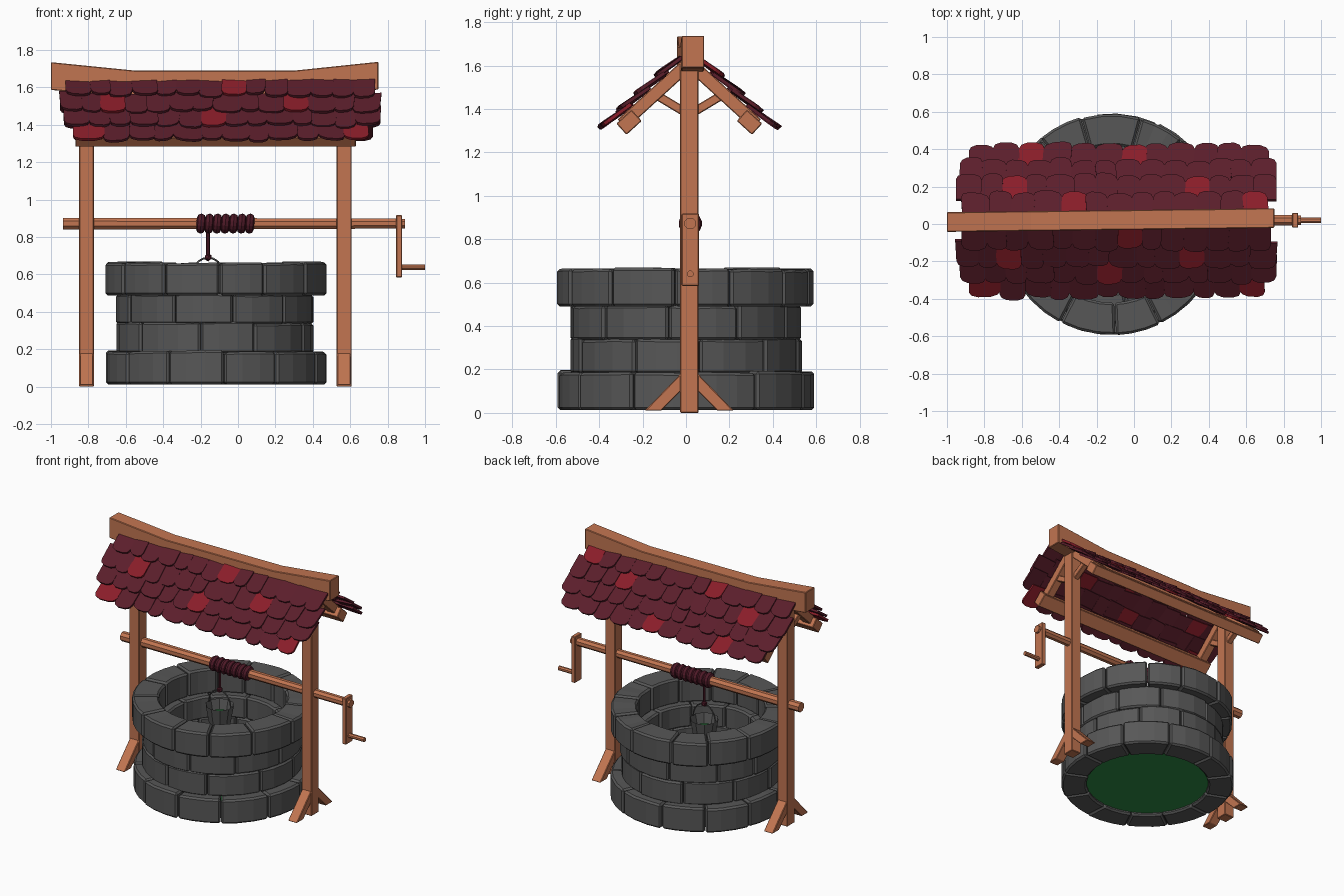
import bpy, bmesh, math, random
from mathutils import Vector, Matrix

if "Cube" in bpy.data.objects:
    bpy.data.objects.remove(bpy.data.objects["Cube"])

random.seed(4)
CX = -0.12          # well centre
YC = 0.015          # frame centre plane


def mat(name, r, g, b):
    lin = [((c / 255 + 0.055) / 1.055) ** 2.4 for c in (r, g, b)]
    m = bpy.data.materials.new(name)
    m.diffuse_color = (*lin, 1)
    m.use_nodes = True
    m.node_tree.nodes["Principled BSDF"].inputs["Base Color"].default_value = m.diffuse_color
    return m


WOOD = mat("warm wood", 194, 117, 81)
STONE = mat("grey stone", 87, 87, 87)
TILE = mat("maroon shingle", 91, 30, 43)
RED = mat("red shingle", 138, 29, 41)
ROPE = mat("dark rope", 78, 25, 39)
WATER = mat("green water", 46, 140, 68)


def finish(name, bm, *mats, bevel=0, recalc=True):
    if recalc:
        bmesh.ops.recalc_face_normals(bm, faces=bm.faces)
    me = bpy.data.meshes.new(name)
    bm.to_mesh(me)
    bm.free()
    for m in mats:
        me.materials.append(m)
    ob = bpy.data.objects.new(name, me)
    bpy.context.collection.objects.link(ob)
    if bevel:
        mod = ob.modifiers.new("bevel", "BEVEL")
        mod.width, mod.segments = bevel, 1
        mod.limit_method, mod.angle_limit = "ANGLE", math.radians(40)
    return ob


def frame(p0, p1, up):
    """Matrix at the middle of p0-p1 with local z along the line."""
    p0, p1 = Vector(p0), Vector(p1)
    z = (p1 - p0).normalized()
    x = Vector(up).cross(z).normalized()
    rot = Matrix((x, z.cross(x), z)).transposed().to_4x4()
    return Matrix.Translation((p0 + p1) / 2) @ rot, (p1 - p0).length


def beam(name, p0, p1, w, h, up=(0, 1, 0)):
    """Square timber; w is across 'up', h is along it."""
    m, length = frame(p0, p1, up)
    bm = bmesh.new()
    bmesh.ops.create_cube(bm, size=1, matrix=m @ Matrix.Diagonal((w, h, length, 1)))
    return finish(name, bm, WOOD, bevel=0.004)


def rod(name, p0, p1, r0, r1, material, sides=8, up=(0, 1, 0)):
    m, length = frame(p0, p1, up)
    bm = bmesh.new()
    bmesh.ops.create_cone(bm, cap_ends=True, segments=sides, radius1=r0, radius2=r1,
                          depth=length, matrix=m @ Matrix.Rotation(math.pi / sides, 4, "Z"))
    return finish(name, bm, material)


def disc(name, centre, r, material, sides):
    """Single upward-facing sheet."""
    bm = bmesh.new()
    x, y, z = centre
    ring = [math.tau * i / sides for i in range(sides)]
    bm.faces.new([bm.verts.new((x + r * math.cos(a), y + r * math.sin(a), z)) for a in ring])
    return finish(name, bm, material, recalc=False)


def prism(bm, low, high, index=0):
    """Closed solid between two matching outlines."""
    a = [bm.verts.new(p) for p in low]
    b = [bm.verts.new(p) for p in high]
    n = len(a)
    faces = [bm.faces.new(a[::-1]), bm.faces.new(b)]
    faces += [bm.faces.new((a[i], a[(i + 1) % n], b[(i + 1) % n], b[i])) for i in range(n)]
    for f in faces:
        f.material_index = index


# Stone courses: each block is a bevelled arc segment
def course(name, z0, z1, r0, r1, count, phase):
    bm = bmesh.new()
    step = math.tau / count
    cuts = [math.radians(phase - 90) + step * (i + random.uniform(-.1, .1)) for i in range(count)]
    cuts.append(cuts[0] + math.tau)
    for a0, a1 in zip(cuts, cuts[1:]):
        dr, dz = random.uniform(-.006, .006), random.uniform(-.004, .006)
        rings = []
        for i in range(4):
            a = a0 + 0.004 + (a1 - a0 - 0.008) * i / 3
            j = random.uniform(-.003, .003)
            rings.append([bm.verts.new((CX + r * math.cos(a), r * math.sin(a), z)) for r, z in
                          ((r0, z0), (r1 + dr, z0), (r1 + dr, z1 + dz + j), (r0, z1 + dz + j))])
        for p, q in zip(rings, rings[1:]):
            for k in range(4):
                bm.faces.new((p[k], p[(k + 1) % 4], q[(k + 1) % 4], q[k]))
        bm.faces.new(rings[0][::-1])
        bm.faces.new(rings[-1])
    return finish(name, bm, STONE, bevel=0.012)


course("base_course", .013, .188, .42, .59, 12, 6)
course("lower_course", .18, .343, .37, .528, 10, 24)
course("upper_course", .335, .497, .37, .528, 10, 8)
course("rim_course", .489, .662, .42, .59, 13, 0)

# Water at the bottom of the shaft
disc("well_water", (CX, 0, .035), .425, WATER, 32)

# Posts with splayed feet, rafters and roof braces
ANG = math.radians(42.4)
CO, SI = math.cos(ANG), math.sin(ANG)


def roof_pt(x, s, d, n):
    """Point at distance d down slope s (+1 back, -1 front), n above its surface."""
    return Vector((x, YC + s * (.04 + d * CO + n * SI), 1.657 - d * SI + n * CO))


for side, x in (("left", -.81), ("right", .567)):
    beam(side + "_post", (x, YC, 0), (x, YC, 1.62), .08, .085)
    for s, end in ((-1, "front"), (1, "back")):
        foot = bmesh.new()
        prof = [(.03, .19), (.03, .11), (.13, .01), (.205, .01)]
        prism(foot, [(x - .036, YC + s * y, z) for y, z in prof],
              [(x + .036, YC + s * y, z) for y, z in prof])
        finish(f"{side}_{end}_foot", foot, WOOD, bevel=0.004)
        slope_n = (0, s * SI, CO)
        beam(f"{side}_{end}_rafter", roof_pt(x, s, 0, -.06), roof_pt(x, s, .42, -.06),
             .06, .06, slope_n)
        beam(f"{side}_{end}_brace", (x, YC + s * .02, 1.385), (x, YC + s * .17, 1.475), .04, .04,
             (1, 0, 0))

# Eave beams
for s, end in ((-1, "front"), (1, "back")):
    beam(end + "_eave_beam", roof_pt(-.87, s, .39, -.075), roof_pt(.63, s, .39, -.075),
         .095, .07, (0, s * SI, CO))

# Ridge beam, upswept at both ends and slightly skewed
bm = bmesh.new()
top = [(-1, 1.735), (-.55, 1.69), (.3, 1.69), (.75, 1.737)]
outline = top + [(x, z - .148) for x, z in top[::-1]]
prism(bm, [(x, -.03 + .012 * x, z) for x, z in outline],
      [(x, .075 + .012 * x, z) for x, z in outline])
finish("ridge_beam", bm, WOOD, bevel=0.004)

# Shingles: four overlapping rows per slope, a few of them red
ROWS = [(-.92, .73, .15), (-.95, .76, .275), (-.93, .76, .39), (-.88, .72, .5)]
REDS = {-1: [(-.02, 0), (-.67, 1), (.31, 1), (-.13, 2), (-.78, 3), (.63, 3)],
        1: [(-.32, 0), (.65, 0), (-.64, 1), (.34, 1), (-.55, 3), (0, 3)]}
SHAPE = [(-1, 0), (1, 0), (1, .78), (.84, .92), (.4, 1), (-.4, 1), (-.84, .92), (-1, .78)]
W = .122
for s, end in ((-1, "front"), (1, "back")):
    bm = bmesh.new()
    for row, (xa, xb, bottom) in enumerate(ROWS):
        # fixed red shingles, with evenly spread ones filling the gaps between
        spans, x = [], xa
        for rx in [r for r, k in REDS[s] if k == row] + [None]:
            stop = xb if rx is None else rx - .065
            n = round((stop - x) / W)
            if n > 0:
                w = (stop - x) / n
                e = [x + w * (i + (random.uniform(-.13, .13) if 0 < i < n else 0))
                     for i in range(n + 1)]
                spans += [(p, q, 0) for p, q in zip(e, e[1:])]
            else:
                stop = x
            if rx is not None:
                x = min(rx + .065, xb)
                spans.append((stop, x, 1))
        for x0, x1, red in spans:
            cx, hw = (x0 + x1) / 2, (x1 - x0) / 2 + .002
            length = .165
            d0 = bottom - length + random.uniform(-.012, .012)
            lift = random.uniform(.0, .01)
            twist = random.uniform(-.08, .08)
            roll = random.uniform(-.07, .07)

            def put(u, v, t):
                n = -.03 + t + v * (.016 + lift) + roll * u * hw
                return roof_pt(cx + u * hw + twist * (v - .5) * length, s,
                               d0 + v * length + twist * u * hw, n)
            prism(bm, [put(u, v, 0) for u, v in SHAPE], [put(u, v, .016) for u, v in SHAPE], red)
    finish(end + "_shingles", bm, TILE, RED)

# Windlass: axle, crank arm and handle
AZ, AY = .872, .02
rod("axle", (-.935, AY, AZ), (.86, AY, AZ), .034, .029, WOOD)
rod("axle_tip", (.85, AY, AZ), (.893, AY, AZ), .028, .028, WOOD)
beam("crank_arm", (.861, AY, .585), (.861, AY, .918), .032, .08)
rod("crank_handle", (.845, AY, .64), (1, AY, .64), .016, .016, WOOD)

# Rope coils, hanging rope and knot
for i in range(7):
    bpy.ops.mesh.primitive_torus_add(
        major_segments=14, minor_segments=8, major_radius=.03, minor_radius=.024,
        location=(-.198 + i * .0435, AY, AZ), rotation=(0, math.pi / 2 + .08, 0))
    coil = bpy.context.object
    coil.name = f"rope_coil_{i + 1}"
    coil.data.materials.append(ROPE)
BX = -.16
rod("hanging_rope", (BX, AY, .69), (BX, AY, AZ - .03), .01, .01, ROPE, 6)
bm = bmesh.new()
bmesh.ops.create_icosphere(bm, subdivisions=1, radius=.022,
                           matrix=Matrix.Translation((BX, AY, .692)))
finish("rope_knot", bm, ROPE)

# Bucket with bail handle and water
bm = bmesh.new()
bmesh.ops.create_cone(bm, cap_ends=True, segments=10, radius1=.066, radius2=.096, depth=.17,
                      matrix=Matrix.Translation((BX, AY, .5)))
lid = max(bm.faces, key=lambda f: f.calc_center_median().z)
bmesh.ops.inset_region(bm, faces=[lid], thickness=.014)
floor = lid.calc_center_median()
bmesh.ops.scale(bm, verts=lid.verts, vec=(.8, .8, 1), space=Matrix.Translation(-floor))
bmesh.ops.translate(bm, verts=lid.verts, vec=(0, 0, -.12))
finish("bucket", bm, STONE)
disc("bucket_water", (BX, AY, .515), .075, WATER, 10)
arc = [(BX + .088 * math.cos(a), AY, .585 + .105 * math.sin(a))
       for a in (math.pi * i / 10 for i in range(11))]
for i, (p, q) in enumerate(zip(arc, arc[1:])):
    rod(f"bucket_handle_{i + 1}", p, q, .005, .005, STONE, 6)
